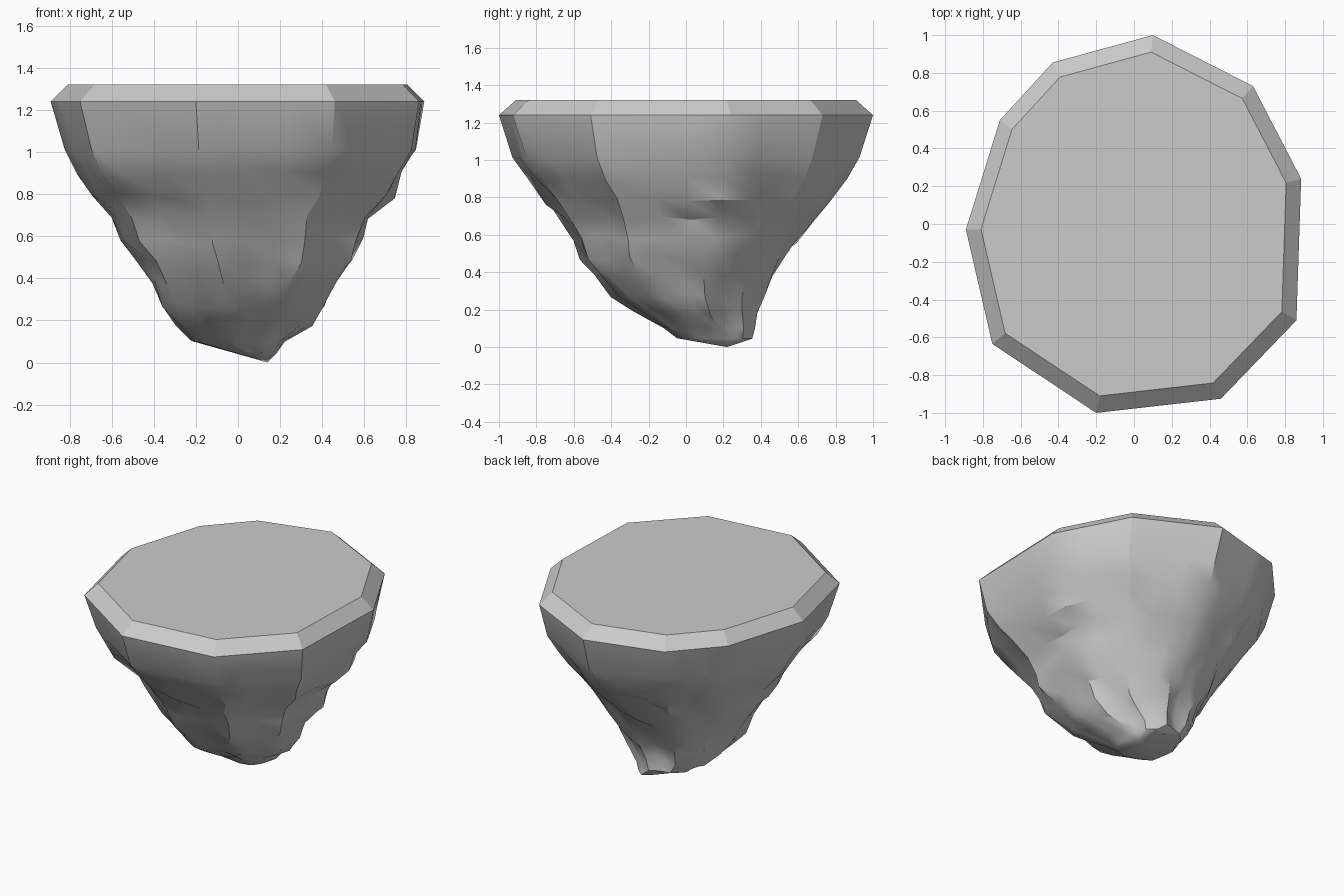
import bpy, bmesh, math
from mathutils import Vector, noise

if "Cube" in bpy.data.objects:
    bpy.data.objects.remove(bpy.data.objects["Cube"])

# Ten-sided rim outline seen from above
RIM = [(0.10, 1.0), (-0.43, 0.855), (-0.71, 0.55), (-0.89, -0.03), (-0.75, -0.635),
       (-0.20, -1.0), (0.46, -0.925), (0.86, -0.51), (0.885, 0.24), (0.63, 0.73)]
# Underside levels: z, x min, x max, y min, y max
LEVELS = [(1.24, -0.89, 0.885, -1.0, 1.0),
          (1.01, -0.83, 0.85, -0.925, 0.925),
          (0.90, -0.77, 0.77, -0.84, 0.86),
          (0.79, -0.68, 0.72, -0.75, 0.78),
          (0.69, -0.605, 0.62, -0.67, 0.70),
          (0.58, -0.555, 0.58, -0.60, 0.61),
          (0.48, -0.48, 0.54, -0.56, 0.52),
          (0.38, -0.41, 0.46, -0.49, 0.45),
          (0.27, -0.365, 0.405, -0.41, 0.42),
          (0.18, -0.31, 0.34, -0.28, 0.39),
          (0.10, -0.22, 0.23, -0.13, 0.365),
          (0.05, -0.03, 0.19, -0.05, 0.345)]
SPLIT = 3


def fit(p, x0, x1, y0, y1):
    """Stretch a rim point into the bounds of a level."""
    u, v = (p[0] + 0.89) / 1.775, (p[1] + 1.0) / 2.0
    return x0 + u * (x1 - x0), y0 + v * (y1 - y0)


# Rim points with each side divided
outline = []
for i, a in enumerate(RIM):
    b = RIM[(i + 1) % len(RIM)]
    for k in range(SPLIT):
        outline.append(Vector(a).lerp(Vector(b), k / SPLIT))

bm = bmesh.new()


def ring(points):
    return [bm.verts.new(p) for p in points]


def bridge(upper, lower, smooth):
    n = len(upper)
    for i in range(n):
        j = (i + 1) % n
        bm.faces.new((upper[i], lower[i], lower[j], upper[j])).smooth = smooth


# Flat top and bevelled rim
top = ring([(p.x * 0.91, p.y * 0.91, 1.32) for p in outline])
bm.faces.new(top)

# Rocky tapered underside, rougher along the sides than at the corners
prev = top
for n, (z, *box) in enumerate(LEVELS):
    pts = []
    for i, p in enumerate(outline):
        v = Vector((*fit(p, *box), z))
        if n:
            if z < 0.5:  # slimmer front right near the bottom
                cut = 1 - 0.12 * max(0, p.x - p.y - 0.5) * (0.5 - z) / 0.4
                v.x, v.y = v.x * cut, v.y * cut
            wob = noise.noise_vector(v * 6.5 + Vector((4.1, 2.7, 8.3)))
            amp = 0.015 if n == 1 or n > 9 else (0.025 if i % SPLIT == 0 else 0.06)
            v += Vector((wob.x, wob.y, wob.z * 0.9)) * amp
        pts.append(v)
    cur = ring(pts)
    bridge(prev, cur, n > 0)
    prev = cur

# Lowest tip
tip = bm.verts.new((0.14, 0.22, 0.0))
for i in range(len(prev)):
    bm.faces.new((prev[i], tip, prev[(i + 1) % len(prev)])).smooth = True

bmesh.ops.recalc_face_normals(bm, faces=bm.faces)
# Crisp edges where the rock turns sharply or meets the flat rim
for e in bm.edges:
    e.smooth = (e.calc_face_angle(0) < math.radians(30)
                and all(f.smooth for f in e.link_faces))
mesh = bpy.data.meshes.new("floating_rock")
bm.to_mesh(mesh)
bm.free()
rock = bpy.data.objects.new("floating_rock", mesh)
bpy.context.collection.objects.link(rock)
